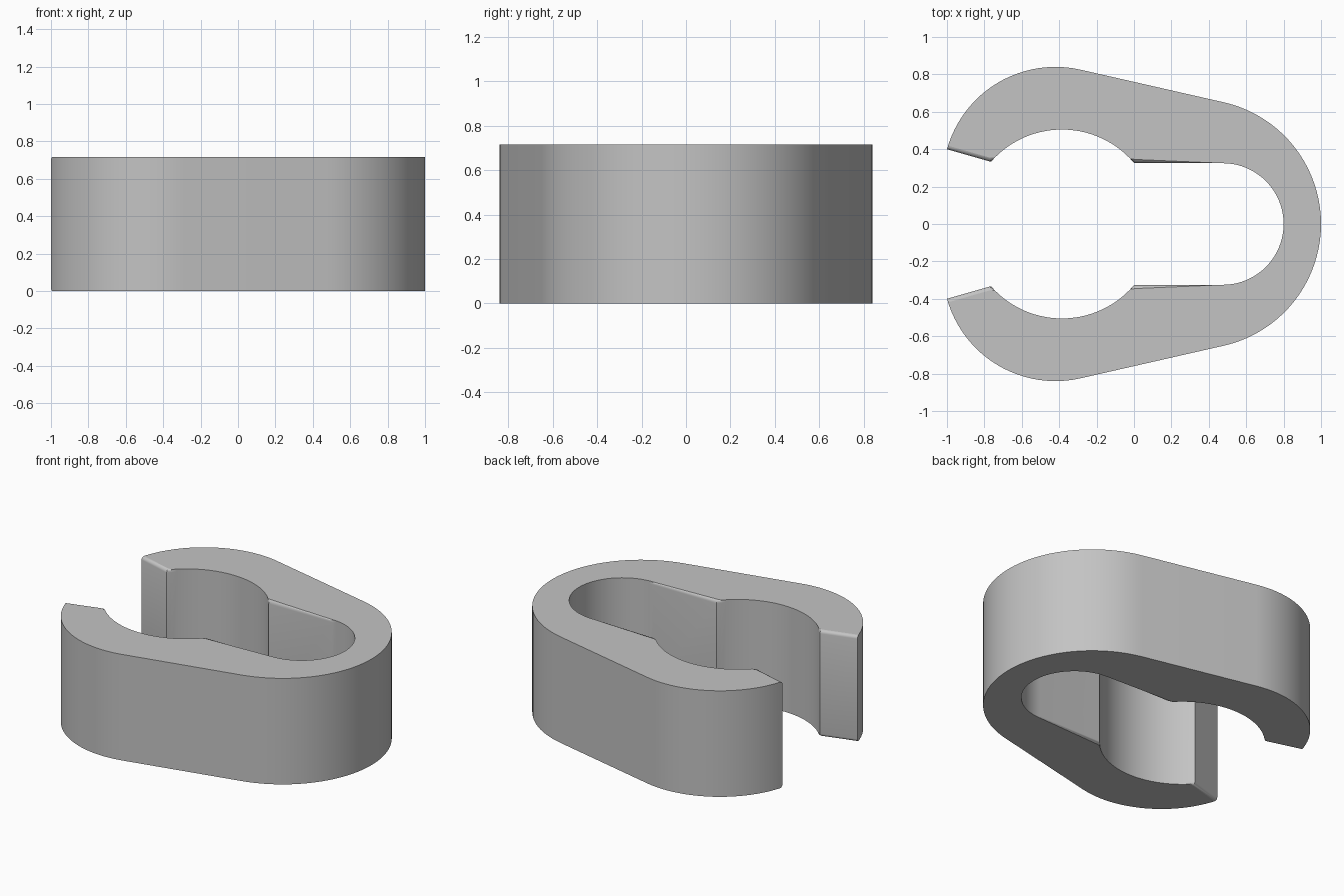
import bpy
import bmesh
from math import atan2, cos, sin, pi, radians, sqrt

if "Cube" in bpy.data.objects:
    bpy.data.objects.remove(bpy.data.objects["Cube"])

HEIGHT = 0.715
ROUND = 0.02


def arc(cx, cy, r, start, end, steps):
    """Points along a circular arc, both ends included."""
    angles = [start + (end - start) * i / steps for i in range(steps + 1)]
    return [(cx + r * cos(a), cy + r * sin(a)) for a in angles]


def mirrored(half):
    """Half outline from the +x axis, completed across y = 0."""
    return [(x, -y) for x, y in reversed(half[1:])] + half


# Outer outline: round nose, tapered flank, curved shoulder to the jaw tip
flank = radians(77.2)
tip = atan2(0.162, -0.58)
outer = mirrored(arc(0.333, 0, 0.667, 0, flank, 20)
                 + arc(-0.42, 0.238, 0.602, flank, tip, 24))

# Inner outline: narrow slot opening into a wider round seat
slot_r, seat_x, seat_r = 0.325, -0.385, 0.505
mouth = atan2(slot_r, sqrt(seat_r ** 2 - slot_r ** 2))
inner = mirrored(arc(0.475, 0, slot_r, 0, pi / 2, 20)
                 + arc(seat_x, 0, seat_r, mouth, pi - mouth - 0.02, 28))

# Extrude the open ring
bm = bmesh.new()
outline = outer + inner[::-1]
base = [bm.verts.new((x, y, 0)) for x, y in outline]
top = [bm.verts.new((x, y, HEIGHT)) for x, y in outline]
bm.faces.new(base[::-1])
bm.faces.new(top)
count = len(outline)
for i in range(count):
    j = (i + 1) % count
    bm.faces.new((base[i], base[j], top[j], top[i]))

# Soften the rims of the slot, seat and jaw ends
rims = []
for ring in (base, top):
    for i in range(len(outer) - 1, count):
        rims.append(bm.edges.get((ring[i], ring[(i + 1) % count])))
bmesh.ops.bevel(bm, geom=rims, offset=ROUND, offset_type='OFFSET', segments=4,
                profile=0.5, affect='EDGES', clamp_overlap=False)
bmesh.ops.recalc_face_normals(bm, faces=bm.faces)

mesh = bpy.data.meshes.new("clip_body")
bm.to_mesh(mesh)
bm.free()
clip = bpy.data.objects.new("clip_body", mesh)
bpy.context.collection.objects.link(clip)

# Plain grey material
grey = bpy.data.materials.new("light_grey")
grey.use_nodes = True
colour = (0.55, 0.55, 0.55, 1)
grey.diffuse_color = colour
grey.node_tree.nodes["Principled BSDF"].inputs["Base Color"].default_value = colour
mesh.materials.append(grey)

# Smooth walls, flat top and underside
bpy.ops.object.select_all(action='DESELECT')
clip.select_set(True)
bpy.context.view_layer.objects.active = clip
bpy.ops.object.shade_smooth_by_angle(angle=radians(30))
for face in mesh.polygons:
    if abs(face.normal.z) > 0.999:
        face.use_smooth = False
